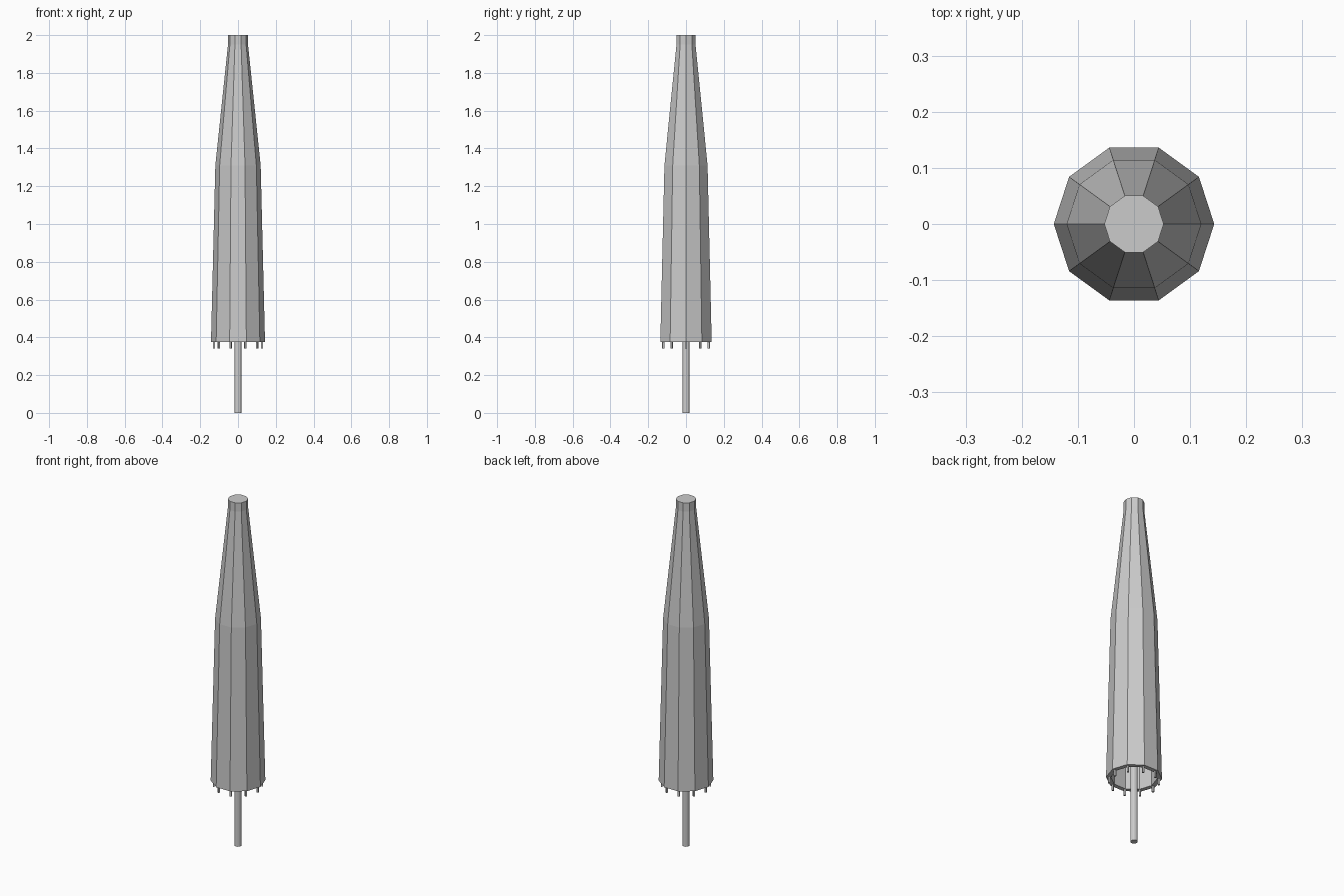
import bpy, bmesh, math
from mathutils import Vector

if "Cube" in bpy.data.objects:
    bpy.data.objects.remove(bpy.data.objects["Cube"])

SIDES = 10


def make_object(name, bm):
    bmesh.ops.recalc_face_normals(bm, faces=bm.faces)
    mesh = bpy.data.meshes.new(name)
    bm.to_mesh(mesh)
    bm.free()
    obj = bpy.data.objects.new(name, mesh)
    bpy.context.collection.objects.link(obj)
    return obj


def lathe(name, profile, sides):
    """Stack rings of (radius, z), capping both ends."""
    bm = bmesh.new()
    rings = []
    for r, z in profile:
        rings.append([bm.verts.new((r * math.cos(math.tau * i / sides),
                                    r * math.sin(math.tau * i / sides), z))
                      for i in range(sides)])
    for a, b in zip(rings, rings[1:]):
        for i in range(sides):
            j = (i + 1) % sides
            bm.faces.new((a[i], a[j], b[j], b[i]))
    bm.faces.new(rings[0])
    bm.faces.new(rings[-1])
    return make_object(name, bm)


# Folded canopy: outer skin from the crown down, rim, then inner lining back up
lathe("canopy", [(0.053, 2.0), (0.053, 1.95), (0.12, 1.31), (0.143, 0.375),
                 (0.118, 0.375), (0.098, 1.31), (0.035, 1.93)], SIDES)

# Centre pole
lathe("pole", [(0.019, 0.0), (0.019, 1.94)], 12)

# Ribs running down within the canopy, tips showing under the rim
for k in range(SIDES):
    ang = math.tau * k / SIDES
    out = Vector((math.cos(ang), math.sin(ang), 0))
    side = Vector((-math.sin(ang), math.cos(ang), 0))
    h = 0.005
    bm = bmesh.new()
    rings = []
    for r, z in [(0.127, 0.34), (0.127, 0.42), (0.108, 1.31), (0.042, 1.94)]:
        c = out * r + Vector((0, 0, z))
        rings.append([bm.verts.new(c + out * a * h + side * b * h)
                      for a, b in ((1, 1), (-1, 1), (-1, -1), (1, -1))])
    for a, b in zip(rings, rings[1:]):
        for i in range(4):
            j = (i + 1) % 4
            bm.faces.new((a[i], a[j], b[j], b[i]))
    bm.faces.new(rings[0])
    bm.faces.new(rings[-1])
    make_object(f"rib_{k + 1}", bm)
